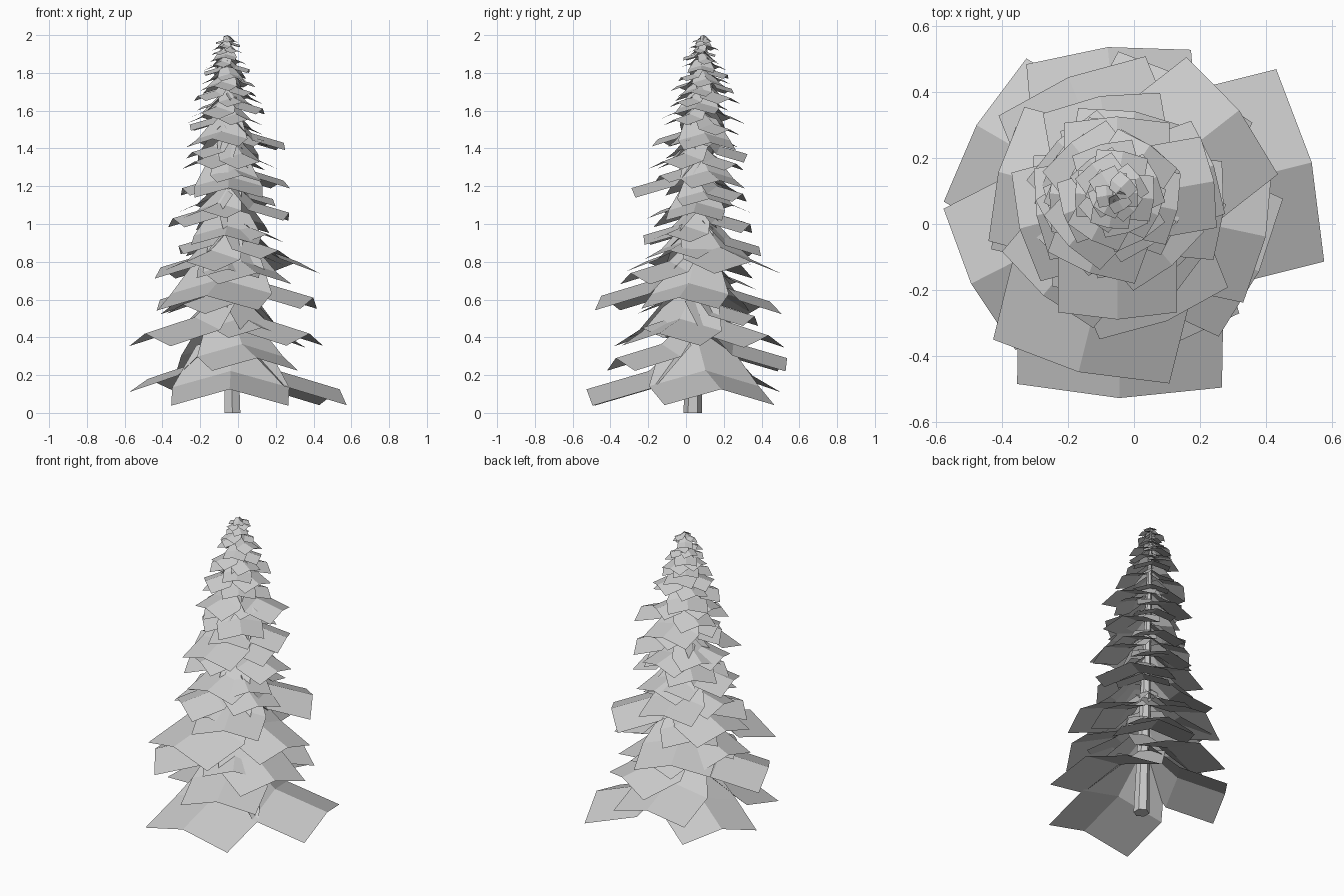
import bpy, bmesh, math, random
from mathutils import Vector

if "Cube" in bpy.data.objects:
    bpy.data.objects.remove(bpy.data.objects["Cube"])

random.seed(4)
BASE, TIP = Vector((-0.03, 0.035, 0)), Vector((-0.06, 0.09, 1.98))


def axis(z):
    return BASE.lerp(TIP, z / TIP.z)


def make_object(name, bm):
    mesh = bpy.data.meshes.new(name)
    bm.to_mesh(mesh)
    bm.free()
    ob = bpy.data.objects.new(name, mesh)
    bpy.context.collection.objects.link(ob)
    return ob


# leaning, tapered six-sided trunk
bm = bmesh.new()
bmesh.ops.create_cone(bm, cap_ends=True, segments=6, radius1=0.049, radius2=0.008, depth=TIP.z)
for v in bm.verts:
    t = (v.co.z + TIP.z / 2) / TIP.z
    c = BASE.lerp(TIP, t)
    v.co = Vector((v.co.x + c.x, v.co.y + c.y, c.z))
make_object("trunk", bm)

# folded boughs: a sloping outer sheet, then a steeper part up to the trunk
boughs = bmesh.new()


def bough(azimuth, length, tip_z, width):
    a = math.radians(azimuth)
    out = Vector((math.cos(a), math.sin(a), 0))
    side = Vector((-out.y, out.x, 0))
    root = axis(min(tip_z + 0.3 * length, TIP.z))
    rows = []
    # distance along the bough, rise above the tip, width factor
    for d, rise, w in ((0.06, 0.5, 0.6), (0.42, 0.17, 1.0), (1.0, 0.0, 1.0)):
        half = width / 2 * w
        droop = Vector((0, 0, -0.28 * half)) - out * 0.12 * half
        p = Vector((root.x, root.y, tip_z + rise * length)) + out * d * length
        rows.append([boughs.verts.new(q) for q in
                     (p - side * half + droop, p, p + side * half + droop)])
    for r in range(2):
        for i in range(2):
            boughs.faces.new((rows[r][i], rows[r + 1][i], rows[r + 1][i + 1], rows[r][i + 1]))


# large lower boughs: azimuth, length, ridge tip height, width
for b in [(-91, .57, .125, .62), (14, .59, .125, .60), (150, .51, .18, .50),
          (95, .49, .29, .50), (-72, .44, .29, .48), (207, .51, .42, .48),
          (-25, .46, .42, .46), (62, .44, .41, .46), (-104, .52, .62, .55),
          (-12, .45, .61, .42), (112, .42, .59, .48), (168, .38, .60, .42),
          (38, .46, .80, .45), (165, .38, .77, .42), (-68, .38, .74, .42),
          (230, .36, .80, .36), (100, .33, .88, .36), (-30, .30, .86, .32)]:
    bough(*b)

# middle boughs that shape the outline
for b in [(-95, .29, .94, .36), (195, .31, 1.03, .34), (-5, .32, 1.06, .30),
          (80, .28, 1.00, .34), (135, .26, 1.10, .30), (-90, .36, 1.19, .36),
          (20, .31, 1.23, .30), (190, .25, 1.19, .28), (75, .24, 1.16, .30),
          (-50, .26, 1.33, .28), (90, .25, 1.37, .32), (215, .22, 1.33, .28),
          (10, .30, 1.43, .28), (-110, .24, 1.45, .28), (150, .20, 1.44, .24)]:
    bough(*b)

# shorter inner boughs filling the gaps between tiers
for i in range(17):
    z = 0.42 + i * 0.062
    s = 0.33 - 0.13 * (z - 0.4)
    bough(-60 + 137.5 * i, s, z + 0.03, s * 1.15)

# upper boughs: rings of three shrinking toward the tip
z, turn = 1.50, 70
while z < 1.975:
    size = min(0.22, 0.055 + 0.34 * (1.98 - z))
    for k in range(3):
        s = size * random.uniform(0.8, 1.12)
        bough(turn + 120 * k + random.uniform(-20, 20), s,
              min(z + k * size * 0.12, 2.0 - 0.5 * s), s * 1.15)
    turn += 47
    z += 0.016 + size * 0.22

make_object("boughs", boughs)
